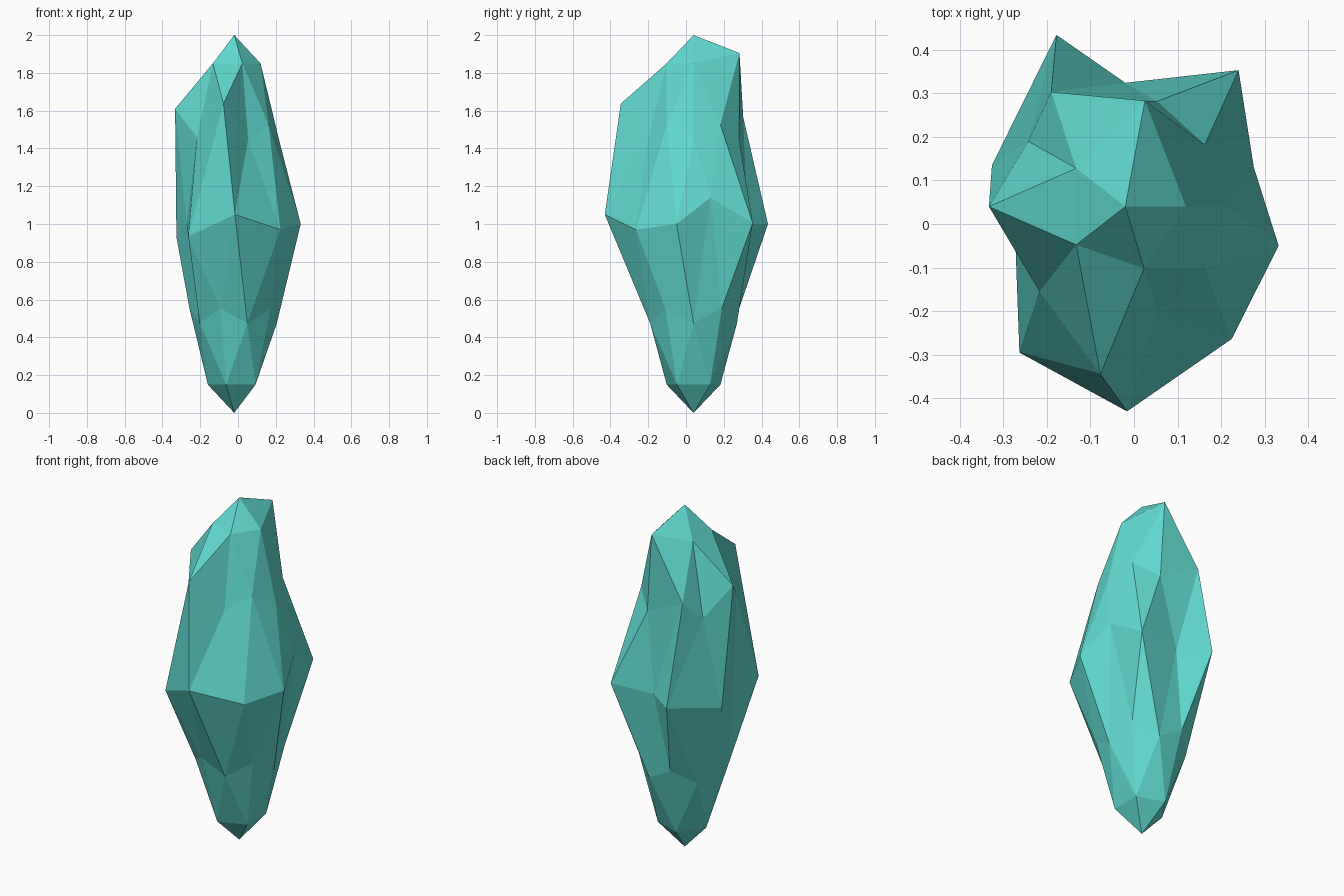
import bpy, bmesh
from math import radians, cos, sin, sqrt
from mathutils import Vector

if "Cube" in bpy.data.objects:
    bpy.data.objects.remove(bpy.data.objects["Cube"])

# Crystal: a stretched icosphere with the upper facets pulled outward
bm = bmesh.new()
bmesh.ops.create_icosphere(bm, subdivisions=2, radius=1.0)
bm.verts.ensure_lookup_table()

# (unit height, angle around z) of a sphere corner -> its pulled position
pulled = [
    (0.85, 72, (0.025, 0.283, 1.905)),
    (0.526, -108, (-0.077, -0.345, 1.637)),
    (0.526, 180, (-0.333, 0.04, 1.61)),
    (0.526, 108, (-0.19, 0.303, 1.565)),
    (0.447, -144, (-0.217, -0.155, 1.46)),
    (0.447, 144, (-0.243, 0.19, 1.45)),
    (0.0, -18, (0.332, -0.05, 1.0)),
    (0.0, 18, (0.275, 0.13, 1.14)),
    (0.0, 54, (0.24, 0.353, 1.005)),
    (0.0, 126, (-0.178, 0.434, 1.0)),
    (0.0, 162, (-0.326, 0.135, 0.93)),
    (0.0, -126, (-0.263, -0.295, 0.935)),
    (0.0, -90, (-0.016, -0.43, 1.05)),
    (0.0, -54, (0.224, -0.264, 0.97)),
]


def corner(z, deg):
    r, a = sqrt(1 - z * z), radians(deg)
    p = Vector((r * cos(a), r * sin(a), z))
    return min(bm.verts, key=lambda v: (v.co - p).length)


moves = [(corner(z, a), p) for z, a, p in pulled]

# Slim the sphere into a standing shard, then pull its facets
for v in bm.verts:
    v.co = (-0.02 + 0.265 * v.co.x, 0.04 + 0.284 * v.co.y, 1 + v.co.z)
for v, p in moves:
    v.co = p

mesh = bpy.data.meshes.new("crystal")
bm.to_mesh(mesh)
bm.free()
crystal = bpy.data.objects.new("crystal", mesh)
bpy.context.collection.objects.link(crystal)

# Teal mineral colour
teal = bpy.data.materials.new("teal_mineral")
teal.diffuse_color = (0.12, 0.7, 0.64, 1)
teal.use_nodes = True
teal.node_tree.nodes["Principled BSDF"].inputs["Base Color"].default_value = teal.diffuse_color
mesh.materials.append(teal)
